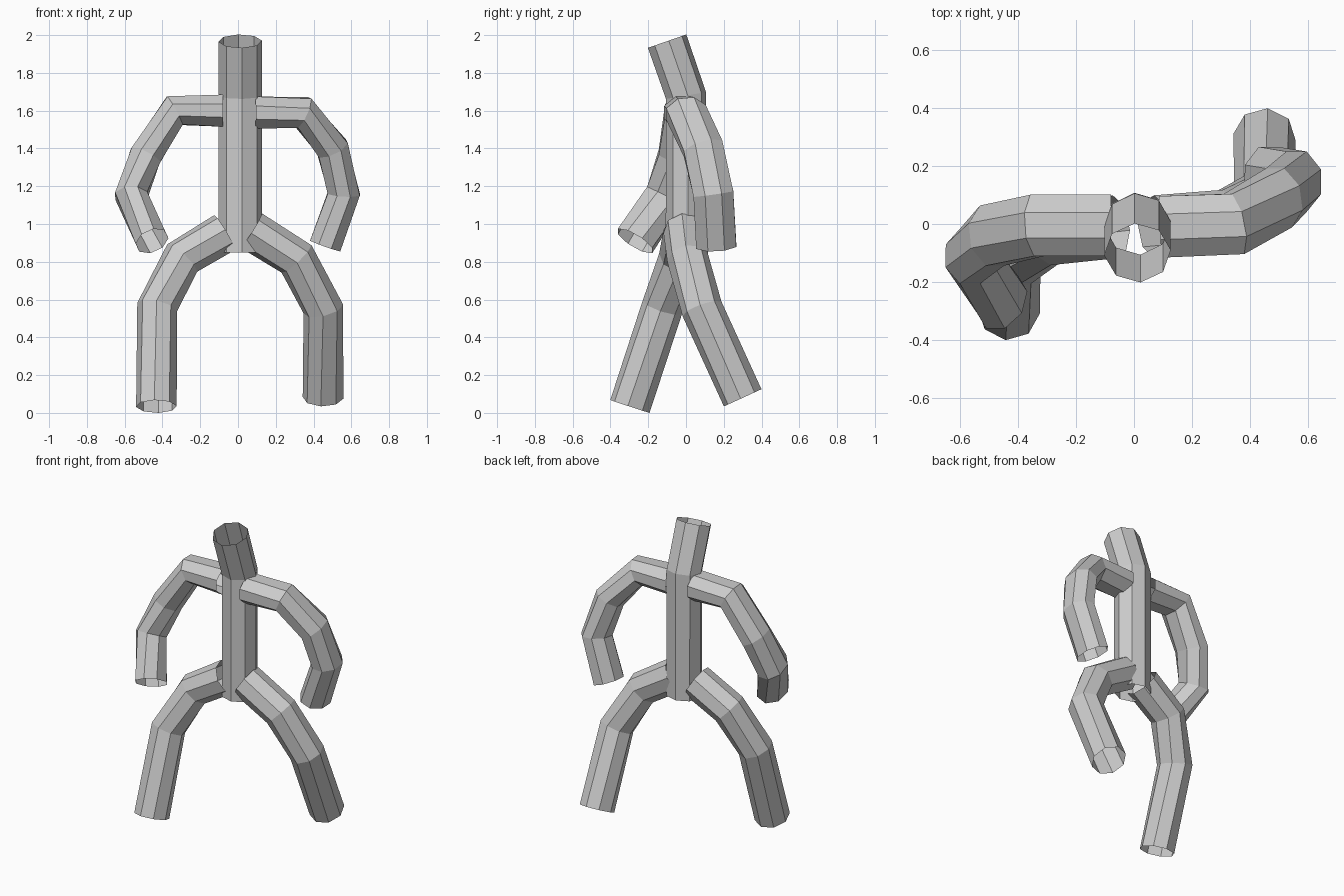
import bpy, bmesh
from math import cos, sin, radians, tau
from mathutils import Vector

if "Cube" in bpy.data.objects:
    bpy.data.objects.remove(bpy.data.objects["Cube"])

SIDES = 8


def tube(name, path, depth_r, width_r, phase):
    """Open eight-sided tube along a path, one unstretched ring per path point."""
    pts = [Vector(p) for p in path]
    bm = bmesh.new()
    rings = []
    for i, p in enumerate(pts):
        # ring faces along the average of the neighbouring segments
        t = Vector()
        if i > 0:
            t += (p - pts[i - 1]).normalized()
        if i < len(pts) - 1:
            t += (pts[i + 1] - p).normalized()
        t.normalize()
        u = Vector((0, 1, 0))
        u = (u - t * u.dot(t)).normalized()
        v = t.cross(u)
        ring = []
        for k in range(SIDES):
            a = radians(phase) + tau * k / SIDES
            ring.append(bm.verts.new(p + u * depth_r * cos(a) + v * width_r * sin(a)))
        rings.append(ring)
    for lo, hi in zip(rings, rings[1:]):
        for k in range(SIDES):
            n = (k + 1) % SIDES
            bm.faces.new((lo[k], lo[n], hi[n], hi[k]))
    mesh = bpy.data.meshes.new(name)
    bm.to_mesh(mesh)
    bm.free()
    obj = bpy.data.objects.new(name, mesh)
    bpy.context.collection.objects.link(obj)
    return obj


# torso and forward-leaning neck
tube("torso", [(0.012, 0, 0.85), (0.012, 0, 1.68), (0.012, -0.1, 1.968)],
     0.108, 0.115, 5)

# arms: one swings back, the other reaches forward
tube("right_arm", [(0.09, -0.01, 1.59), (0.345, 0.0, 1.59), (0.5, 0.09, 1.40),
                   (0.56, 0.145, 1.16), (0.462, 0.16, 0.885)], 0.115, 0.092, 22.5)
tube("left_arm", [(-0.08, -0.005, 1.60), (-0.335, -0.005, 1.60), (-0.49, -0.04, 1.36),
                  (-0.565, -0.11, 1.15), (-0.455, -0.27, 0.91)], 0.115, 0.092, 22.5)

# legs in mid stride
tube("right_leg", [(0.07, -0.01, 0.965), (0.31, 0.01, 0.815), (0.452, 0.085, 0.55),
                   (0.45, 0.30, 0.08)], 0.11, 0.108, 6)
tube("left_leg", [(-0.07, -0.01, 0.955), (-0.295, -0.035, 0.82), (-0.428, -0.125, 0.56),
                  (-0.432, -0.297, 0.034)], 0.11, 0.108, 6)
